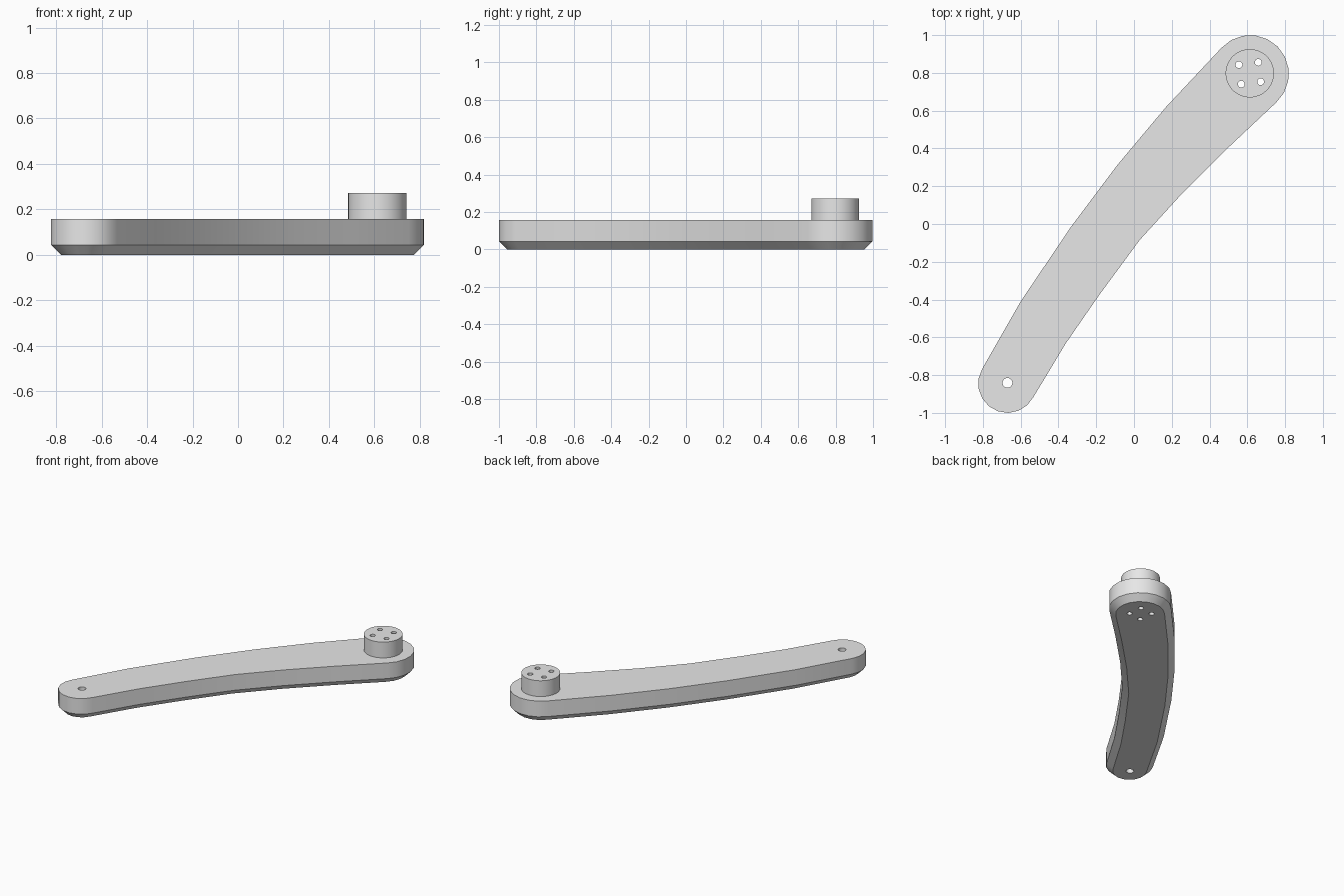
import bpy
import bmesh
from math import cos, sin, radians
from mathutils import Vector

cube = bpy.data.objects.get("Cube")
if cube:
    bpy.data.objects.remove(cube, do_unlink=True)

grey = bpy.data.materials.new("light_grey")
grey.use_nodes = True
grey.diffuse_color = (0.8, 0.8, 0.8, 1)
grey.node_tree.nodes["Principled BSDF"].inputs["Base Color"].default_value = (0.8, 0.8, 0.8, 1)

BOSS = Vector((0.613, 0.798))
PIVOT = Vector((-0.67, -0.841))
BODY_TOP, BOSS_TOP, CHAMFER = 0.157, 0.272, 0.043


def arc(centre, radius, start, end, steps):
    angles = [radians(start + (end - start) * i / steps) for i in range(steps + 1)]
    return [Vector((centre[0] + radius * cos(a), centre[1] + radius * sin(a))) for a in angles]


def inset(points, amount):
    """Move a clockwise outline inwards with mitred corners."""
    result = []
    for i, p in enumerate(points):
        a = (p - points[i - 1]).normalized()
        b = (points[(i + 1) % len(points)] - p).normalized()
        na, nb = Vector((a.y, -a.x)), Vector((b.y, -b.x))
        result.append(p + (na + nb) * amount / (1 + na.dot(nb)))
    return result


def loft(name, levels):
    """Closed solid through equal-length outlines, each given with its height."""
    bm = bmesh.new()
    rings = [[bm.verts.new((p.x, p.y, z)) for p in pts] for pts, z in levels]
    n = len(rings[0])
    bm.faces.new(rings[0])
    bm.faces.new(rings[-1])
    for low, high in zip(rings, rings[1:]):
        for i in range(n):
            j = (i + 1) % n
            bm.faces.new((low[i], low[j], high[j], high[i]))
    bmesh.ops.recalc_face_normals(bm, faces=bm.faces)
    mesh = bpy.data.meshes.new(name)
    bm.to_mesh(mesh)
    bm.free()
    obj = bpy.data.objects.new(name, mesh)
    bpy.context.collection.objects.link(obj)
    mesh.materials.append(grey)
    return obj


def drill(obj, centre, radius):
    ring = arc(centre, radius, 0, 345, 23)
    cutter = loft("hole_cutter", [(ring, -0.1), (ring, 0.4)])
    cutter.hide_render = True
    mod = obj.modifiers.new("hole", 'BOOLEAN')
    mod.operation = 'DIFFERENCE'
    mod.solver = 'EXACT'
    mod.object = cutter
    bpy.context.view_layer.objects.active = obj
    bpy.ops.object.modifier_apply(modifier=mod.name)
    bpy.data.objects.remove(cutter, do_unlink=True)


# Curved arm: two bowed sides joined by rounded ends, chamfered underneath
left_side = [(-0.6, -0.41), (-0.33, -0.01), (-0.09, 0.31), (0.17, 0.62)]
right_side = [(0.505, 0.41), (0.257, 0.164), (0.03, -0.085), (-0.18, -0.37), (-0.36, -0.63)]
outline = ([Vector(p) for p in left_side]
           + arc((0.615, 0.795), 0.205, 138, -48, 10)
           + [Vector(p) for p in right_side]
           + arc((-0.67, -0.845), 0.155, -27, -211, 9))
arm = loft("arm_body", [(inset(outline, CHAMFER), 0), (outline, CHAMFER), (outline, BODY_TOP)])

# Round boss on the wide end
rim = arc(BOSS, 0.128, 0, 352.5, 47)
boss = loft("round_boss", [(rim, BODY_TOP), (rim, BOSS_TOP)])

# Four bolt holes through boss and arm, and one pivot hole
for hole in arc(BOSS, 0.073, 52, 322, 3):
    drill(arm, hole, 0.018)
    drill(boss, hole, 0.018)
drill(arm, PIVOT, 0.026)

bpy.ops.object.select_all(action='DESELECT')
for part in (arm, boss):
    part.select_set(True)
bpy.context.view_layer.objects.active = arm
bpy.ops.object.shade_smooth_by_angle(angle=radians(30))
